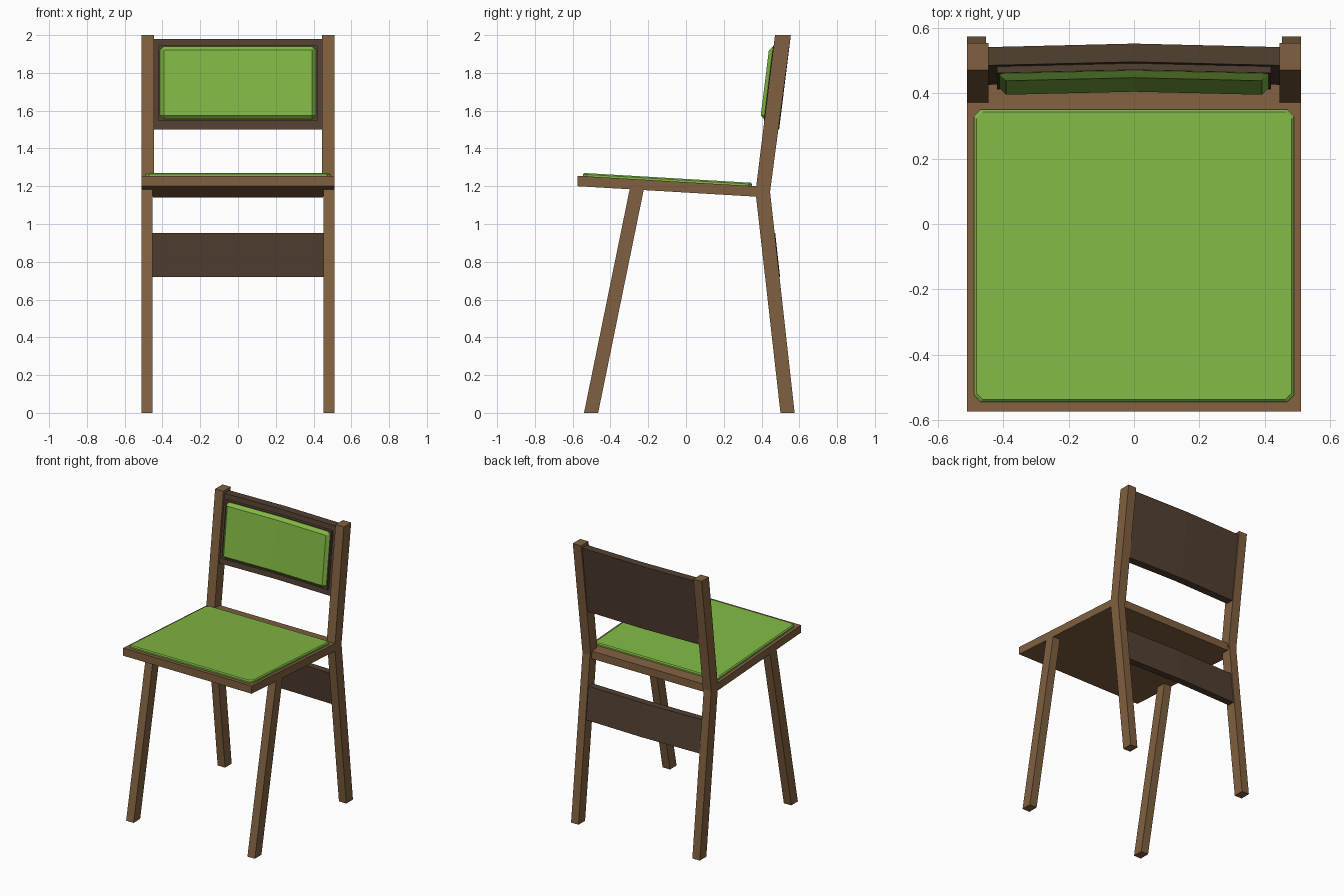
import bpy, bmesh

if "Cube" in bpy.data.objects:
    bpy.data.objects.remove(bpy.data.objects["Cube"])


def material(name, rgb):
    m = bpy.data.materials.new(name)
    m.diffuse_color = (*rgb, 1)
    m.use_nodes = True
    m.node_tree.nodes["Principled BSDF"].inputs["Base Color"].default_value = m.diffuse_color
    return m


WOOD = material("light brown wood", (0.216, 0.117, 0.050))
DARK = material("dark brown wood", (0.085, 0.051, 0.031))
GREEN = material("green fabric", (0.220, 0.479, 0.058))


def finish(name, rings, mat, bevel=0):
    """Skin a row of equal closed rings into a capped solid."""
    bm = bmesh.new()
    vs = [[bm.verts.new(p) for p in ring] for ring in rings]
    n = len(vs[0])
    for a, b in zip(vs, vs[1:]):
        for i in range(n):
            bm.faces.new((a[i], a[(i + 1) % n], b[(i + 1) % n], b[i]))
    bm.faces.new(vs[0])
    bm.faces.new(vs[-1])
    bmesh.ops.recalc_face_normals(bm, faces=bm.faces)
    mesh = bpy.data.meshes.new(name)
    bm.to_mesh(mesh)
    bm.free()
    mesh.materials.append(mat)
    ob = bpy.data.objects.new(name, mesh)
    bpy.context.collection.objects.link(ob)
    if bevel:
        mod = ob.modifiers.new("bevel", "BEVEL")
        mod.width, mod.segments = bevel, 1
        mod.limit_method, mod.angle_limit = "ANGLE", 0.6
    return ob


def loft(name, profile, stations, mat, bevel=0):
    """Sweep a (y, z) profile through (x, y offset) stations."""
    return finish(name, [[(x, y + dy, z) for y, z in profile] for x, dy in stations], mat, bevel)


def seat_top(y):
    return 1.2215 - 0.0585 * y


def seat_slab(name, outline, low, high, mat):
    """Extrude an (x, y) outline between two heights relative to the seat top."""
    return finish(name, [[(x * s, y * 1 + t, seat_top(y) + h) for x, y, s, t in outline]
                         for h in (low, high)], mat)


# legs and back posts
for side, label in ((-1, "left"), (1, "right")):
    legx = [(side * 0.453, 0), (side * 0.512, 0)]
    loft("front_leg_" + label,
         [(-0.54, 0), (-0.465, 0), (-0.222, 1.19), (-0.297, 1.19)], legx, WOOD)
    loft("back_leg_" + label,
         [(0.50, 0), (0.575, 0), (0.445, 1.17), (0.368, 1.17)], legx, WOOD)
    loft("back_post_" + label,
         [(0.368, 1.17), (0.445, 1.17), (0.555, 2), (0.471, 2)],
         [(side * 0.446, 0), (side * 0.512, 0)], WOOD)

# seat board, notched between the posts
half = [(0.512, -0.575), (0.512, 0.372), (0.45, 0.372), (0.45, 0.432)]
outline = half + [(-x, y) for x, y in reversed(half)]
seat_slab("seat", [(x, y, 1, 0) for x, y in outline], -0.055, 0, WOOD)

# seat cushion with clipped corners and a sloping edge
c = 0.02
rings = []
for h, inset in ((-0.002, 0), (0.010, 0), (0.017, 0.007)):
    X, y0, y1 = 0.49 - inset, -0.545 + inset, 0.35 - inset
    h2 = [(X - c, y0), (X, y0 + c), (X, y1 - c), (X - c, y1)]
    pts = h2 + [(-x, y) for x, y in reversed(h2)]
    rings.append([(x, y, seat_top(y) + h) for x, y in pts])
finish("seat_cushion", rings, GREEN)


def front(z):
    return 0.471 - 0.124 * (2 - z)


def slab(z0, z1, near, far):
    return [(front(z0) + near, z0), (front(z0) + far, z0),
            (front(z1) + far, z1), (front(z1) + near, z1)]


def bend(w):
    """Stations of the gently V-bent back, deepest at the centre."""
    return [(x, 0.01 - 0.024 * abs(x)) for x in (-w, 0, w)]


# backrest board, cushion tray and cushion
loft("backrest", slab(1.50, 1.98, 0.018, 0.074), bend(0.45), DARK)
loft("cushion_tray", slab(1.545, 1.945, -0.002, 0.03), bend(0.42), DARK)
loft("back_cushion", slab(1.555, 1.94, -0.023, 0.02), bend(0.412), GREEN, 0.02)

# rear stretcher between the back legs
loft("back_stretcher", [(0.438, 0.72), (0.488, 0.72), (0.462, 0.953), (0.412, 0.953)],
     bend(0.456), DARK)
